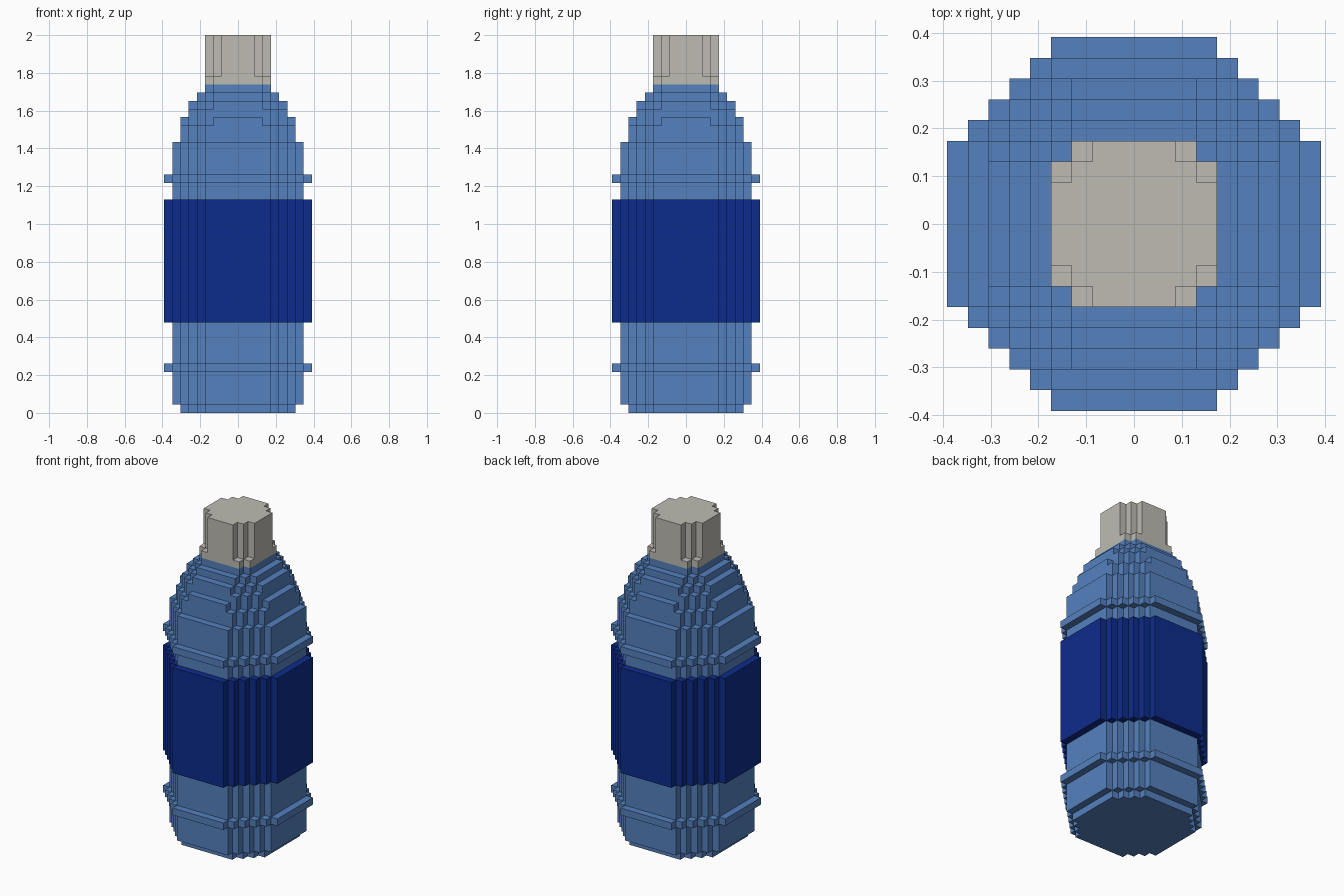
import bpy
import bmesh

UNIT = 2 / 46  # edge of one block; the bottle is 46 blocks tall

cube = bpy.data.objects.get("Cube")
if cube:
    bpy.data.objects.remove(cube, do_unlink=True)


def make_material(name, rgb):
    mat = bpy.data.materials.new(name)
    mat.use_nodes = True
    colour = (*rgb, 1)
    mat.diffuse_color = colour
    mat.node_tree.nodes["Principled BSDF"].inputs["Base Color"].default_value = colour
    return mat


def stepped_outline(radius, flat):
    """Round outline in block steps: sides at radius, flat faces of half-width flat."""
    quarter = []
    for i in range(radius - flat + 1):
        x, y = radius - i, flat + i
        quarter.append((x, y))
        if x > flat:
            quarter.append((x - 1, y))  # inner corner of the stair
    points = []
    for _ in range(4):
        points += quarter
        quarter = [(-y, x) for x, y in quarter]
    return points


def make_part(name, mat, layers):
    """Stack stepped prisms; each layer is (bottom, top, radius, flat) in blocks."""
    bm = bmesh.new()
    for bottom, top, radius, flat in layers:
        outline = stepped_outline(radius, flat)
        low, high = ([bm.verts.new((x * UNIT, y * UNIT, z * UNIT)) for x, y in outline]
                     for z in (bottom, top))
        bm.faces.new(low[::-1])
        bm.faces.new(high)
        for i in range(len(outline)):
            j = (i + 1) % len(outline)
            bm.faces.new((low[i], low[j], high[j], high[i]))
    mesh = bpy.data.meshes.new(name)
    bm.to_mesh(mesh)
    bm.free()
    mesh.materials.append(mat)
    obj = bpy.data.objects.new(name, mesh)
    bpy.context.collection.objects.link(obj)


blue = make_material("light blue", (0.09, 0.22, 0.52))
navy = make_material("navy blue", (0.004, 0.025, 0.26))
grey = make_material("warm grey", (0.51, 0.50, 0.45))

# Body with its two raised rings
make_part("base", blue, [(0, 1, 7, 4)])
make_part("lower_body", blue, [(1, 11, 8, 4)])
make_part("lower_ring", blue, [(5, 6, 9, 4)])
make_part("upper_body", blue, [(26, 33, 8, 4)])
make_part("upper_ring", blue, [(28, 29, 9, 4)])

# Wide band around the middle
make_part("label_band", navy, [(11, 26, 9, 4)])

# Tapering shoulder
make_part("shoulder", blue, [
    (33, 35, 7, 4), (35, 36, 7, 3), (36, 37, 6, 4),
    (37, 38, 6, 3), (38, 39, 5, 3), (39, 40, 4, 3)])

# Cap with a wider collar
make_part("cap_collar", grey, [(40, 41, 4, 3)])
make_part("cap", grey, [(41, 46, 4, 2)])
